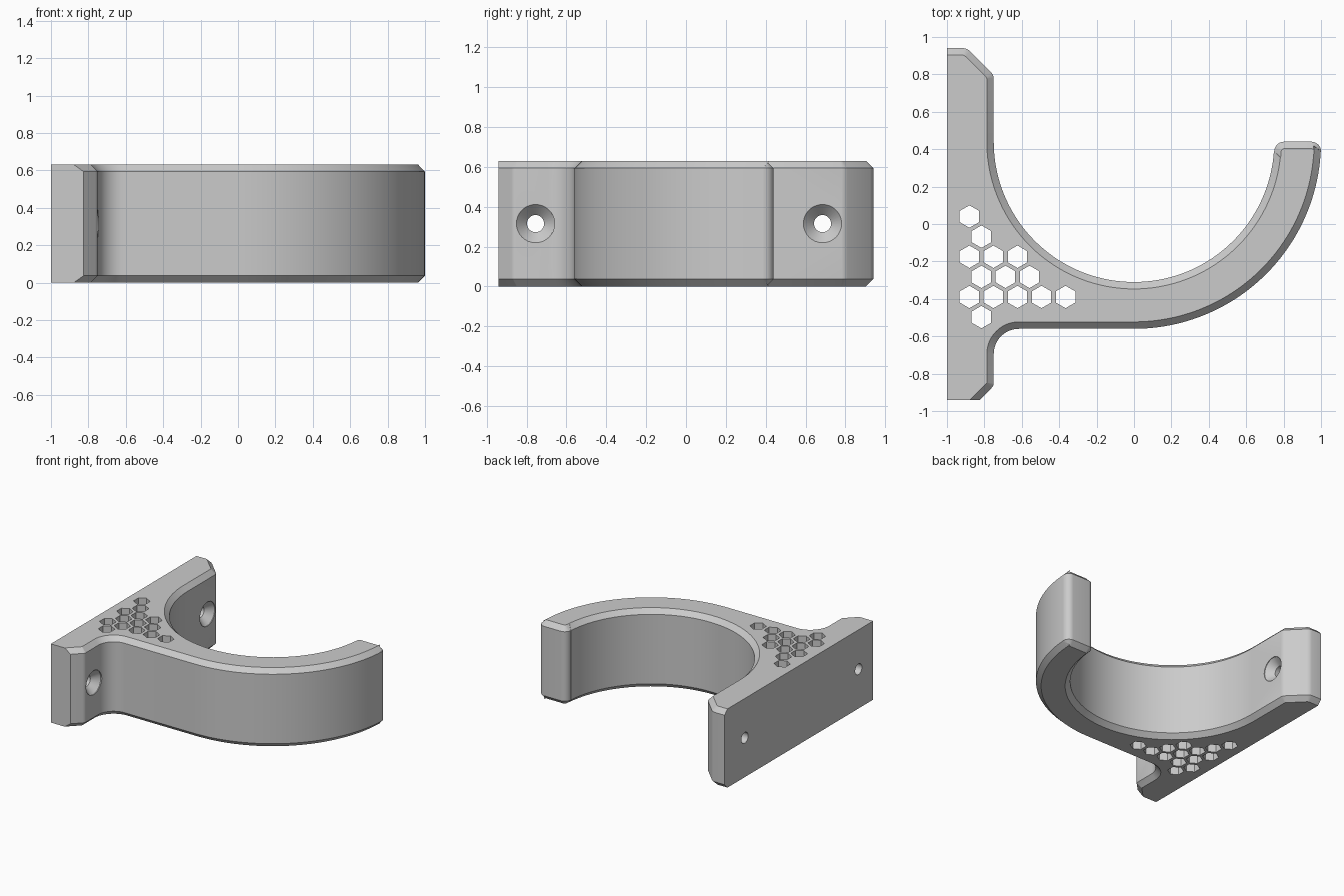
import bpy, bmesh, math
from mathutils import Vector

if "Cube" in bpy.data.objects:
    bpy.data.objects.remove(bpy.data.objects["Cube"])

H, CH = 0.63, 0.037          # height, edge chamfer
RIM_Y = 0.44                 # centre height of the cradle arcs


def arc(cx, cy, r, a0, a1, n):
    return [(cx + r * math.cos(math.radians(a0 + (a1 - a0) * i / n)),
             cy + r * math.sin(math.radians(a0 + (a1 - a0) * i / n))) for i in range(n + 1)]


def inset(pts):
    """Mitred inset; the wall side and the lower end stay unchamfered."""
    def line(i):
        a, b = Vector(pts[i - 1]), Vector(pts[i])
        d = (b - a).normalized()
        n = Vector((-d.y, d.x))
        square = max(a.x, b.x) < -0.999 or max(a.y, b.y) < -0.935
        return n, n.dot(a) + (0 if square else CH)
    out = []
    for i in range(len(pts)):
        (n1, c1), (n2, c2) = line(i), line((i + 1) % len(pts))
        det = n1.x * n2.y - n1.y * n2.x
        if abs(det) < 1e-4:
            out.append(tuple(Vector(pts[i]) + n1 * (c1 - n1.dot(Vector(pts[i])))))
        else:
            out.append(((c1 * n2.y - c2 * n1.y) / det, (n1.x * c2 - n2.x * c1) / det))
    return out


def skin(bm, rings):
    """Close a stack of equal rings into a solid."""
    vs = [[bm.verts.new(p) for p in r] for r in rings]
    n = len(vs[0])
    for lo, hi in zip(vs, vs[1:]):
        for i in range(n):
            bm.faces.new((lo[i], lo[(i + 1) % n], hi[(i + 1) % n], hi[i]))
    bm.faces.new(vs[0][::-1])
    bm.faces.new(vs[-1])


def make(name, bm):
    bmesh.ops.recalc_face_normals(bm, faces=bm.faces)
    me = bpy.data.meshes.new(name)
    bm.to_mesh(me)
    bm.free()
    ob = bpy.data.objects.new(name, me)
    bpy.context.collection.objects.link(ob)
    return ob


# Hook outline, counterclockwise: wall plate, fillet, cradle, rounded tip
outline = [(-1, -0.94), (-0.825, -0.94), (-0.763, -0.878), (-0.754, -0.868), (-0.75, -0.855)]
outline += arc(-0.615, -0.695, 0.135, 180, 90, 16)
outline += arc(0, RIM_Y, 1.0, -90, -3, 48)
outline += arc(0.948, RIM_Y - 0.052, 0.052, 0, 90, 8)
outline += arc(0.802, RIM_Y - 0.052, 0.052, 90, 180, 8)
outline += arc(0, RIM_Y, 0.75, -4, -180, 80)
outline += [(-0.75, 0.782), (-0.754, 0.797), (-0.763, 0.81)]
outline += [(-0.877, 0.924), (-0.891, 0.935), (-0.91, 0.94), (-1, 0.94)]

top = inset(outline)
bm = bmesh.new()
skin(bm, [[(x, y, z) for x, y in ring] for ring, z in
          ((top, 0), (outline, CH), (outline, H - CH), (top, H))])
hook = make("wall_hook", bm)

# Cutter: honeycomb holes through the web
bm = bmesh.new()
PX, PY = 0.1285, 0.1075
rows = {0: [0], 1: [0.5], 2: [0, 1, 2], 3: [0.5, 1.5, 2.5], 4: [0, 1, 2, 3, 4], 5: [0.5]}
for row, cols in rows.items():
    for col in cols:
        hexagon = arc(-0.88 + col * PX, 0.04 - row * PY, 0.06, 30, 330, 5)
        skin(bm, [[(x, y, z) for x, y in hexagon] for z in (-0.1, H + 0.1)])

# Cutter: countersunk screw holes through the wall plate
for y in (-0.755, 0.685):
    skin(bm, [[(x, y + a, H / 2 + b) for a, b in arc(0, 0, r, 0, 348.75, 31)]
              for x, r in ((-1.1, 0.043), (-0.81, 0.043), (-0.755, 0.096), (-0.5, 0.096))])
cutter = make("hole_cutter", bm)
cutter.hide_render = True

mod = hook.modifiers.new("holes", 'BOOLEAN')
mod.object = cutter
mod.operation = 'DIFFERENCE'
mod.solver = 'EXACT'
bpy.context.view_layer.objects.active = hook
hook.select_set(True)
cutter.select_set(False)
bpy.ops.object.modifier_apply(modifier=mod.name)
bpy.data.objects.remove(cutter)
bpy.ops.object.shade_smooth_by_angle(angle=math.radians(28))

grey = bpy.data.materials.new("plain_grey")
grey.diffuse_color = (0.6, 0.6, 0.6, 1)
grey.use_nodes = True
grey.node_tree.nodes["Principled BSDF"].inputs["Base Color"].default_value = grey.diffuse_color
hook.data.materials.clear()
hook.data.materials.append(grey)
